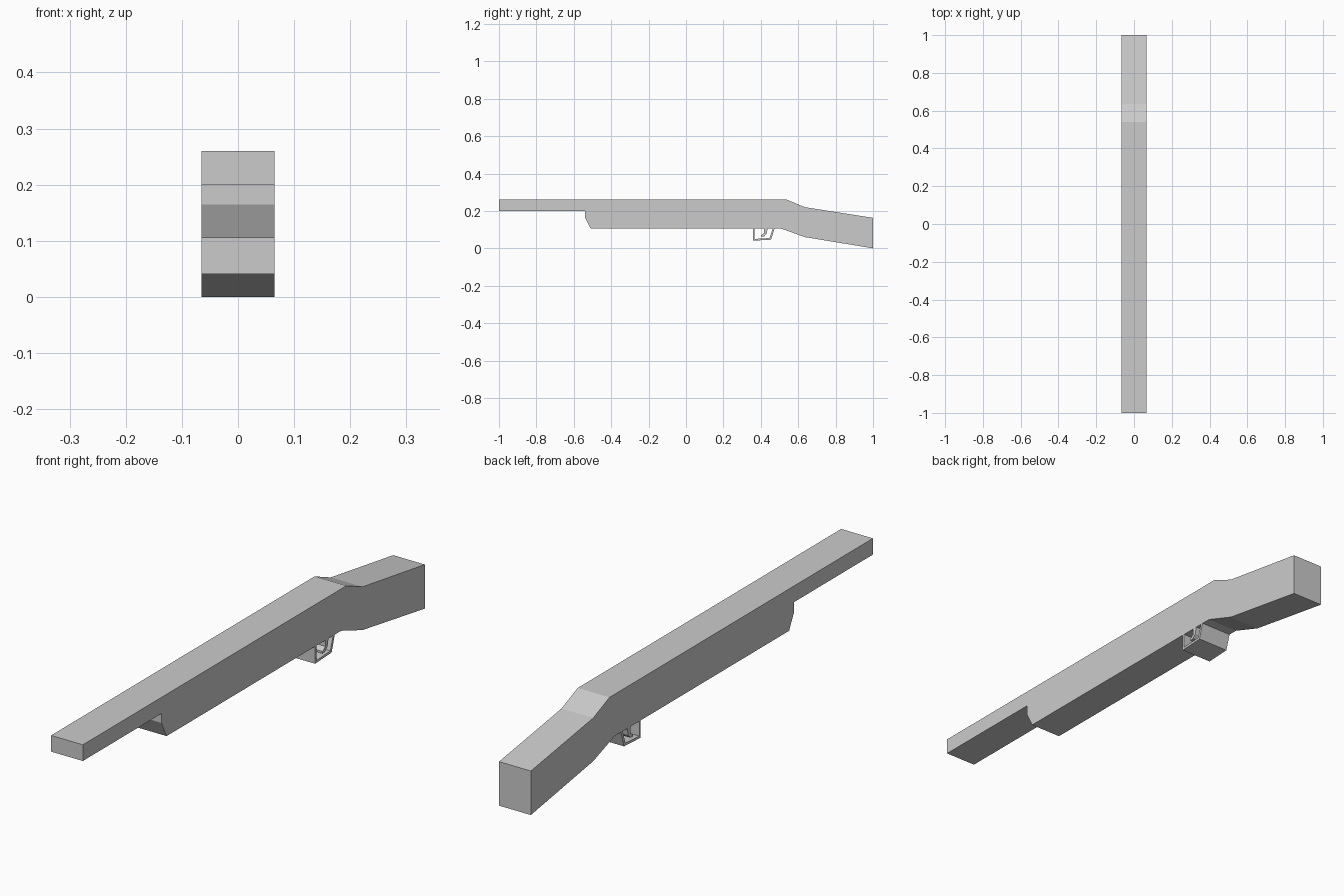
import bpy
import bmesh

if "Cube" in bpy.data.objects:
    bpy.data.objects.remove(bpy.data.objects["Cube"])

HALF = 0.065


def extrude_profile(name, points, half=HALF):
    """Extrude a closed (y, z) outline across x."""
    bm = bmesh.new()
    face = bm.faces.new([bm.verts.new((-half, y, z)) for y, z in points])
    ext = bmesh.ops.extrude_face_region(bm, geom=[face])
    moved = [v for v in ext["geom"] if isinstance(v, bmesh.types.BMVert)]
    bmesh.ops.translate(bm, verts=moved, vec=(2 * half, 0, 0))
    bmesh.ops.recalc_face_normals(bm, faces=bm.faces)
    mesh = bpy.data.meshes.new(name)
    bm.to_mesh(mesh)
    bm.free()
    obj = bpy.data.objects.new(name, mesh)
    bpy.context.collection.objects.link(obj)
    return obj


# Barrel, fore-end and shoulder stock as one continuous slab
extrude_profile("barrel_and_stock", [
    (-1, 0.26), (0.54, 0.26), (0.635, 0.22), (1, 0.163), (1, 0),
    (0.635, 0.06), (0.51, 0.105), (-0.51, 0.105), (-0.54, 0.165),
    (-0.54, 0.20), (-1, 0.20)])

# Trigger guard: thin open strip, outer outline then inner outline
extrude_profile("trigger_guard", [
    (0.358, 0.105), (0.358, 0.041), (0.455, 0.046), (0.473, 0.105),
    (0.463, 0.105), (0.447, 0.055), (0.366, 0.050), (0.366, 0.105)])

# Curved trigger
extrude_profile("trigger", [
    (0.418, 0.105), (0.418, 0.082), (0.402, 0.070), (0.402, 0.062),
    (0.418, 0.064), (0.431, 0.078), (0.436, 0.105)])
